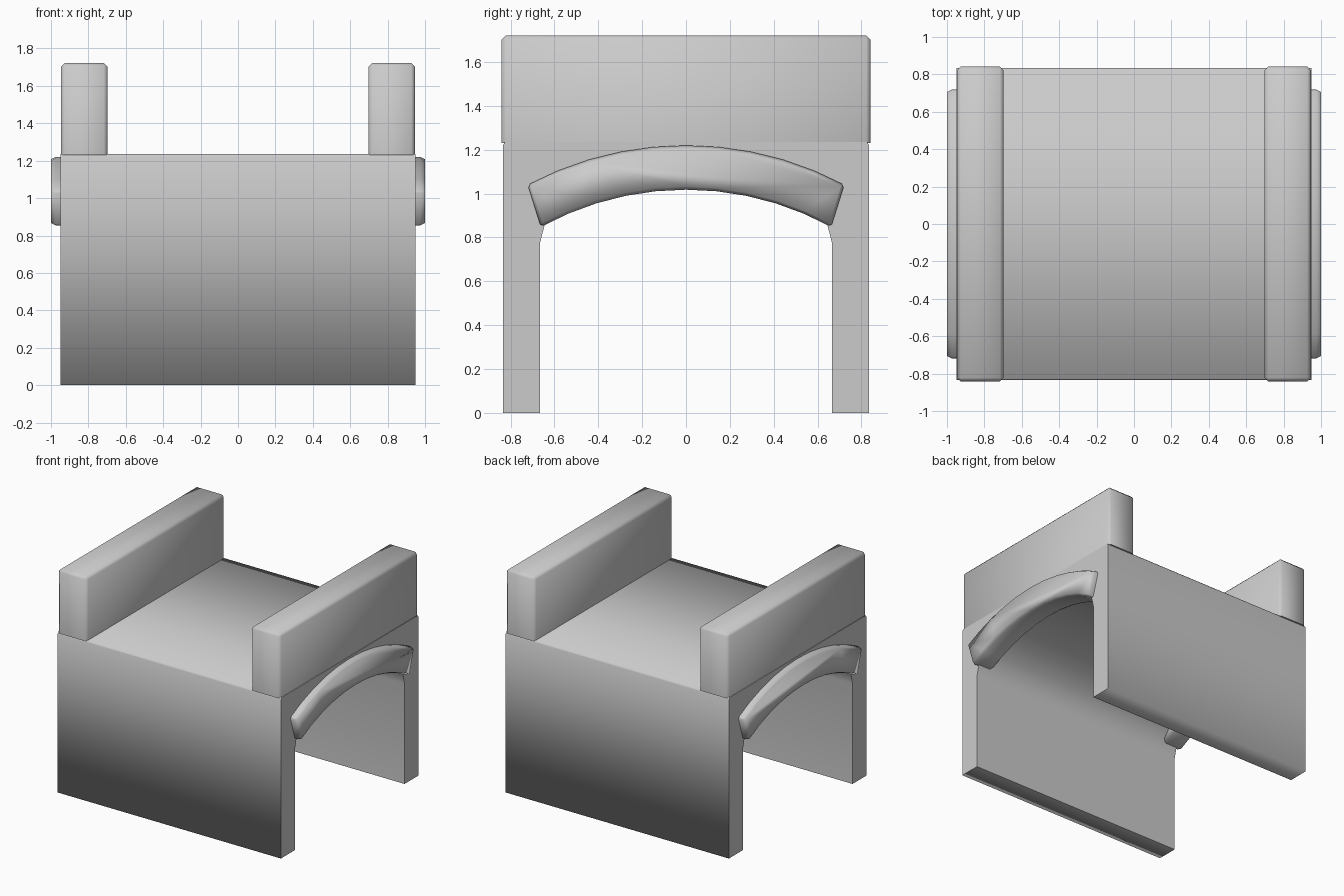
import bpy, bmesh, math

cube = bpy.data.objects.get("Cube")
if cube:
    bpy.data.objects.remove(cube, do_unlink=True)

stone = bpy.data.materials.new("grey stone")
stone.use_nodes = True
grey = (0.6, 0.6, 0.6, 1)
stone.diffuse_color = grey
stone.node_tree.nodes["Principled BSDF"].inputs["Base Color"].default_value = grey


def extrude_profile(name, profile, x0, x1):
    """Extrude a closed (y, z) outline along x, shaded smooth."""
    bm = bmesh.new()
    face = bm.faces.new([bm.verts.new((x0, y, z)) for y, z in profile])
    res = bmesh.ops.extrude_face_region(bm, geom=[face])
    moved = [g for g in res["geom"] if isinstance(g, bmesh.types.BMVert)]
    bmesh.ops.translate(bm, verts=moved, vec=(x1 - x0, 0, 0))
    bmesh.ops.recalc_face_normals(bm, faces=bm.faces)
    for f in bm.faces:
        f.smooth = True
    mesh = bpy.data.meshes.new(name)
    bm.to_mesh(mesh)
    bm.free()
    mesh.materials.append(stone)
    obj = bpy.data.objects.new(name, mesh)
    bpy.context.collection.objects.link(obj)
    return obj


def chamfer(obj, width, limit):
    """Chamfer the edges; smooth shading runs over them."""
    bev = obj.modifiers.new("chamfered edges", "BEVEL")
    bev.width = width
    bev.segments = 1
    bev.limit_method = limit
    bev.angle_limit = math.radians(40)


def arc(half, end_z, top_z, steps=10):
    """Points of a shallow circular arc from -half to +half in y."""
    sag = top_z - end_z
    r = (half * half + sag * sag) / (2 * sag)
    span = math.asin(half / r)
    angles = [span * (2 * i / steps - 1) for i in range(steps + 1)]
    return [(r * math.sin(a), top_z - r + r * math.cos(a)) for a in angles]


# Bridge body: two walls and a deck around a vaulted opening
DECK, DEPTH, LEG, WIDE = 1.235, 0.835, 0.667, 0.95
SPRING, RISE, STEPS = 0.77, 0.347, 12
vault = [(-LEG * math.cos(math.pi * i / STEPS),
          SPRING + RISE * math.sin(math.pi * i / STEPS)) for i in range(STEPS + 1)]
outline = [(-DEPTH, 0), (-LEG, 0)] + vault + [(LEG, 0), (DEPTH, 0)]
outline += [(DEPTH, DECK - 0.015), (DEPTH - 0.008, DECK),
            (0.008 - DEPTH, DECK), (-DEPTH, DECK - 0.015)]
body = extrude_profile("bridge_body", outline, -WIDE, WIDE)

# Sharp rims at both ends and along the inner foot of each wall
for e in body.data.edges:
    a, b = (body.data.vertices[v].co for v in e.vertices)
    inner_foot = max(a.z, b.z) < 0.01 and max(abs(a.y), abs(b.y)) < LEG + 0.01
    e.use_edge_sharp = a.x == b.x or inner_foot

# Arched trim and parapet on each side
trim = arc(0.662, 0.848, 1.018) + arc(0.722, 1.04, 1.22)[::-1]
parapet = [(-0.842, 1.23), (0.842, 1.23), (0.842, 1.722), (-0.842, 1.722)]
for side, s in (("left", 1), ("right", -1)):
    # Stretched along x so the chamfer is deeper than it is wide
    rib = extrude_profile(side + "_arch_trim", trim, s * 0.41, s * 0.5)
    chamfer(rib, 0.013, "ANGLE")
    rib.scale.x = 2

    # The foot of the parapet stays square where it meets the deck
    wall = extrude_profile(side + "_parapet", parapet, s * 0.697, s * 0.946)
    chamfer(wall, 0.02, "WEIGHT")
    weight = wall.data.attributes.new("bevel_weight_edge", "FLOAT", "EDGE")
    for e in wall.data.edges:
        foot = all(wall.data.vertices[v].co.z < DECK for v in e.vertices)
        weight.data[e.index].value = 0.0 if foot else 1.0
        e.use_edge_sharp = foot
